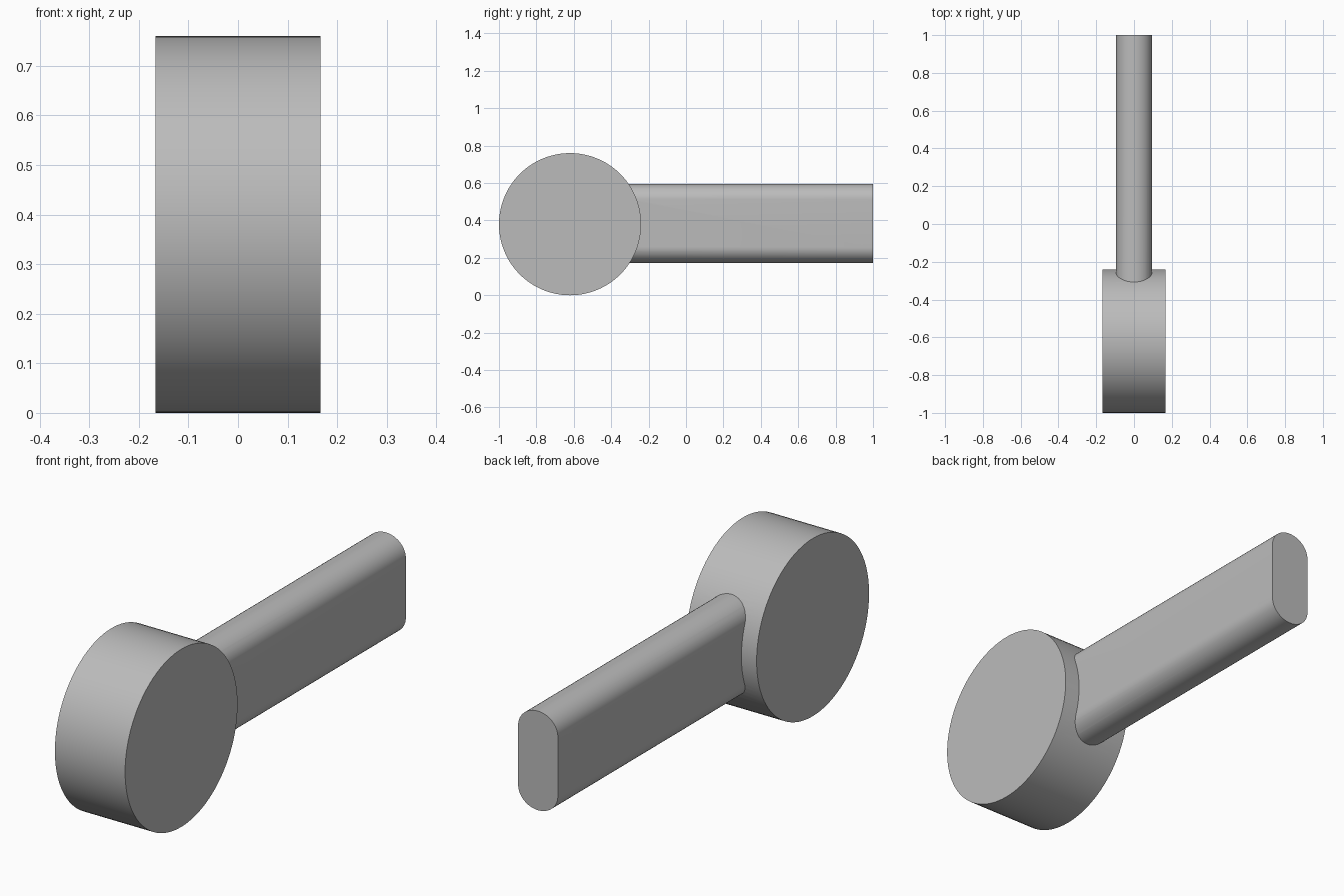
import bpy, bmesh, math
from mathutils import Vector

cube = bpy.data.objects.get("Cube")
if cube:
    bpy.data.objects.remove(cube, do_unlink=True)

GREY = (0.5, 0.5, 0.5, 1.0)
mat = bpy.data.materials.new("plain grey")
mat.use_nodes = True
mat.diffuse_color = GREY
mat.node_tree.nodes["Principled BSDF"].inputs["Base Color"].default_value = GREY


def extruded(name, outline, direction):
    """Sweep a closed outline along a direction into a capped solid."""
    bm = bmesh.new()
    face = bm.faces.new([bm.verts.new(p) for p in outline])
    swept = bmesh.ops.extrude_face_region(bm, geom=[face], use_keep_orig=True)
    verts = [g for g in swept["geom"] if isinstance(g, bmesh.types.BMVert)]
    bmesh.ops.translate(bm, verts=verts, vec=direction)
    bmesh.ops.recalc_face_normals(bm, faces=bm.faces)
    mesh = bpy.data.meshes.new(name)
    bm.to_mesh(mesh)
    bm.free()
    mesh.materials.append(mat)
    obj = bpy.data.objects.new(name, mesh)
    bpy.context.collection.objects.link(obj)
    bpy.ops.object.select_all(action="DESELECT")
    obj.select_set(True)
    bpy.context.view_layer.objects.active = obj
    bpy.ops.object.shade_smooth_by_angle(angle=math.radians(35))
    return obj


# Round head, lying on its side across x
RADIUS, HALF_WIDTH, HEAD_Y = 0.38, 0.166, -0.62
steps = 96
circle = [(-HALF_WIDTH,
           HEAD_Y + RADIUS * math.cos(math.tau * i / steps),
           RADIUS + RADIUS * math.sin(math.tau * i / steps))
          for i in range(steps)]
head = extruded("round_head", circle, Vector((2 * HALF_WIDTH, 0, 0)))

# Flat-sided handle with rounded top and bottom, starting inside the head
HALF_THICK, CAP, BOTTOM, TOP = 0.094, 0.085, 0.172, 0.596
START, END = -0.4, 1.0
arc = [math.pi * i / 24 for i in range(25)]
profile = [(HALF_THICK * math.cos(a), START, TOP - CAP + CAP * math.sin(a)) for a in arc]
profile += [(-HALF_THICK * math.cos(a), START, BOTTOM + CAP - CAP * math.sin(a)) for a in arc]
handle = extruded("handle", profile, Vector((0, END - START, 0)))

# Fuse the handle into the head so no hidden faces remain
union = head.modifiers.new("join_handle", "BOOLEAN")
union.operation = "UNION"
union.solver = "EXACT"
union.object = handle
bpy.context.view_layer.objects.active = head
bpy.ops.object.modifier_apply(modifier=union.name)
bpy.data.objects.remove(handle, do_unlink=True)
head.name = "head_with_handle"
bpy.ops.object.select_all(action="DESELECT")
head.select_set(True)
bpy.ops.object.shade_smooth_by_angle(angle=math.radians(35))
